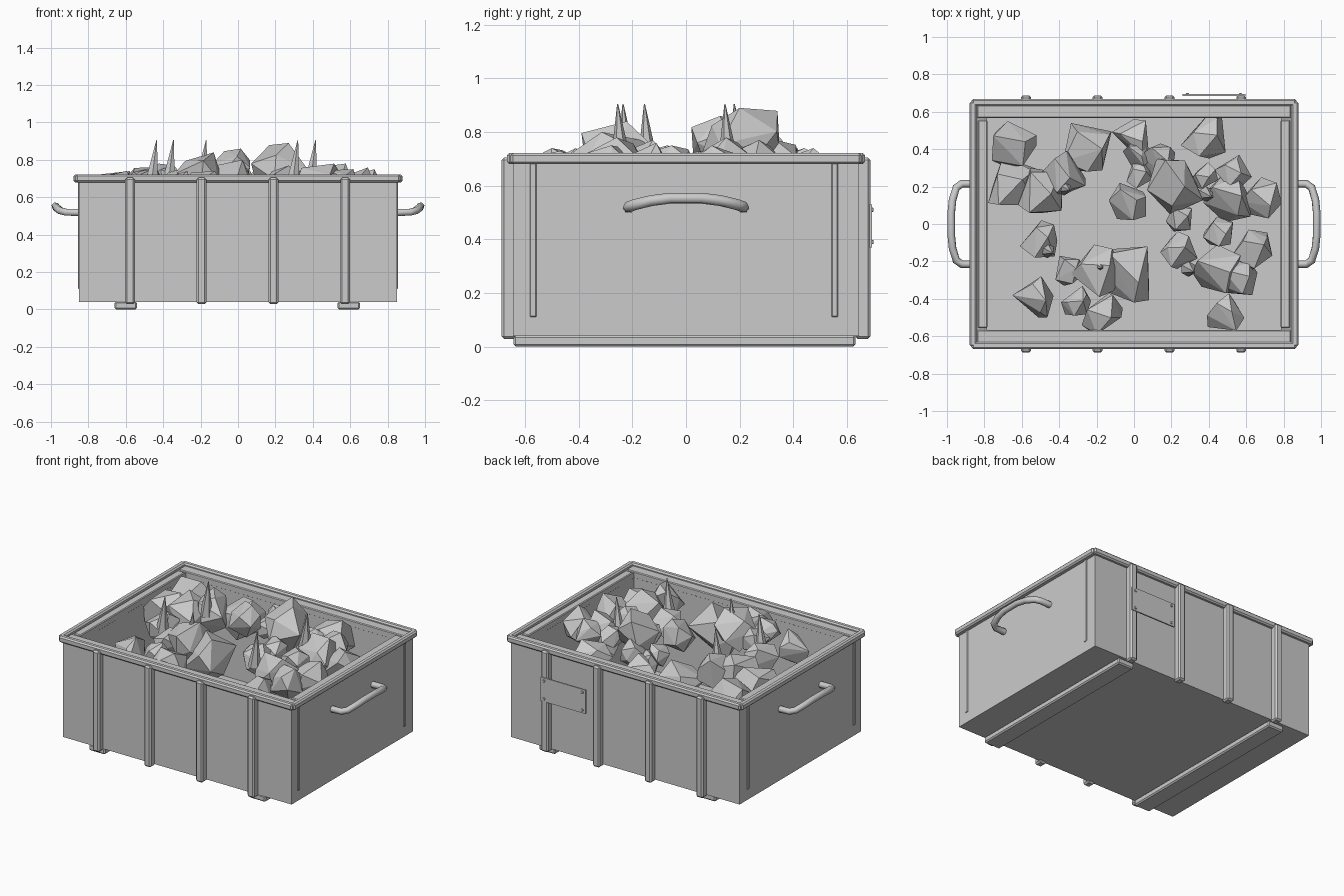
import bpy, bmesh, math, random
from mathutils import Vector

random.seed(5)
if "Cube" in bpy.data.objects:
    bpy.data.objects.remove(bpy.data.objects["Cube"], do_unlink=True)

grey = bpy.data.materials.new("plain grey")
grey.use_nodes = True
COLOUR = (0.6, 0.6, 0.6, 1)
grey.diffuse_color = COLOUR
grey.node_tree.nodes["Principled BSDF"].inputs["Base Color"].default_value = COLOUR


def make(name, bm):
    """Turn a bmesh into a named grey object."""
    bmesh.ops.recalc_face_normals(bm, faces=bm.faces[:])
    mesh = bpy.data.meshes.new(name)
    bm.to_mesh(mesh)
    bm.free()
    mesh.materials.append(grey)
    ob = bpy.data.objects.new(name, mesh)
    bpy.context.collection.objects.link(ob)
    return ob


def box(name, low, high, bevel=0.0):
    """Box between two corners, with optional chamfered edges."""
    bm = bmesh.new()
    bmesh.ops.create_cube(bm, size=1)
    low, high = Vector(low), Vector(high)
    for v in bm.verts:
        v.co = (low + high) / 2 + v.co * (high - low)
    ob = make(name, bm)
    if bevel:
        mod = ob.modifiers.new("chamfer", "BEVEL")
        mod.width = bevel
        mod.segments = 1


def bars(name, axis, inner, outer, length, z0, z1, bevel=0.0):
    """Mirrored pair of bars on both sides of one axis (0 = x, 1 = y)."""
    for s in (-1, 1):
        near, far = sorted((s * inner, s * outer))
        if axis == 0:
            box(name, (near, -length, z0), (far, length, z1), bevel)
        else:
            box(name, (-length, near, z0), (length, far, z1), bevel)


# Deep open crate with thick walls
W, D = 0.85, 0.645
bars("long_wall", 1, 0.568, D, W, 0.04, 0.7)
bars("end_wall", 0, 0.785, W, 0.6, 0.04, 0.7)
box("crate_floor", (-W + 0.01, -D + 0.01, 0.04), (W - 0.01, D - 0.01, 0.08))

# Rim with stepped corners, and the ledges inside it
bars("long_rim", 1, 0.63, 0.668, 0.868, 0.68, 0.722, 0.009)
bars("end_rim", 0, 0.84, 0.88, 0.655, 0.68, 0.722, 0.009)
bars("long_ledge", 1, 0.567, 0.635, 0.84, 0.66, 0.706, 0.005)
bars("end_ledge", 0, 0.783, 0.835, 0.555, 0.66, 0.706, 0.005)

# Vertical ribs on front and back
for x in (-0.578, -0.195, 0.19, 0.573):
    for s in (-1, 1):
        ys = sorted((s * 0.63, s * 0.688))
        box("wall_rib", (x - 0.026, ys[0], 0.028), (x + 0.026, ys[1], 0.705), 0.01)

# Thin strips on the end walls
for sx in (-1, 1):
    for y in (-0.57, 0.555):
        xs = sorted((sx * 0.84, sx * 0.855))
        box("end_strip", (xs[0], y - 0.012, 0.11), (xs[1], y + 0.012, 0.685), 0.003)

# Skids below the crate
for x in (-0.6, 0.592):
    box("skid", (x - 0.06, -0.643, 0), (x + 0.06, 0.632, 0.042), 0.008)

# Bent tube handles on both ends
for side, s in (("right", -1), ("left", 1)):
    curve = bpy.data.curves.new("handle_path", "CURVE")
    curve.dimensions = "3D"
    curve.bevel_depth = 0.021
    curve.bevel_resolution = 1
    curve.use_fill_caps = True
    half = [(0.84, 0.215, 0.518), (0.92, 0.215, 0.52), (0.95, 0.195, 0.528),
            (0.97, 0.13, 0.544), (0.977, 0.06, 0.553)]
    path = half + [(x, -y, z) for x, y, z in reversed(half)]
    spline = curve.splines.new("POLY")
    spline.points.add(len(path) - 1)
    for point, (x, y, z) in zip(spline.points, path):
        point.co = (s * x, y, z, 1)
    curve.materials.append(grey)
    handle = bpy.data.objects.new(f"handle_{side}", curve)
    bpy.context.collection.objects.link(handle)

# Riveted plate on the back
PX, PZ = (0.26, 0.595), (0.37, 0.53)
box("back_plate", (PX[0], 0.685, PZ[0]), (PX[1], 0.694, PZ[1]))
for x in (PX[0] + 0.025, PX[1] - 0.025):
    for z in (PZ[0] + 0.02, PZ[1] - 0.02):
        box("plate_rivet", (x - 0.008, 0.69, z - 0.008),
            (x + 0.008, 0.7, z + 0.008), 0.003)


def rock(x, y, r, top):
    """Angular lump: convex hull of a few random directions fitted to its size."""
    bm = bmesh.new()
    count = 11
    for i in range(count):
        h = 1 - 2 * (i + 0.5) / count
        a = i * 2.4 + random.uniform(-0.6, 0.6)
        ring = math.sqrt(1 - h * h)
        d = Vector((ring * math.cos(a), ring * math.sin(a), h))
        bm.verts.new(d * random.uniform(0.85, 1.2))
    hull = bmesh.ops.convex_hull(bm, input=bm.verts[:])
    loose = [g for g in hull["geom_interior"] if isinstance(g, bmesh.types.BMVert)]
    bmesh.ops.delete(bm, geom=loose, context="VERTS")
    # Centre the lump on its spot and hang it from its top height
    low = Vector([min(v.co[k] for v in bm.verts) for k in range(3)])
    high = Vector([max(v.co[k] for v in bm.verts) for k in range(3)])
    middle, size = (low + high) / 2, (high - low) / 2
    for v in bm.verts:
        v.co -= middle
        v.co = (x + r * v.co.x / size.x, y + r * v.co.y / size.y,
                top + r * (v.co.z / size.z - 1))
    make("rock", bm)


# Load of rocks: x, y, radius, top height
for lump in (
        (-.64, .43, .12, .74), (-.65, .23, .13, .74), (-.5, .18, .12, .76),
        (-.38, .27, .12, .78), (-.25, .41, .13, .74), (-.02, .46, .1, .74),
        (.02, .37, .08, .74), (-.035, .12, .1, .86), (.03, .26, .07, .74),
        (.13, .34, .09, .77), (.22, .2, .15, .89), (.37, .47, .12, .74),
        (.38, .26, .07, .76), (.5, .14, .13, .78), (.68, .14, .11, .75),
        (.53, .27, .1, .77), (.24, .03, .07, .73), (-.51, -.08, .1, .75),
        (-.54, -.39, .11, .72), (-.34, -.25, .08, .75), (-.2, -.25, .14, .84),
        (-.07, -.27, .15, .8), (-.17, -.48, .11, .74), (-.31, -.41, .08, .74),
        (.24, -.14, .1, .77), (.45, -.04, .08, .75), (.44, -.24, .13, .78),
        (.63, -.14, .11, .76), (.56, -.28, .1, .75), (.49, -.47, .1, .73)):
    rock(*lump)

# Thin pointed shards sticking out of the load
for x, y in ((-.345, .18), (-.17, -.235), (-.435, -.155), (.32, -.255), (.415, .145)):
    bm = bmesh.new()
    bmesh.ops.create_cone(bm, cap_ends=True, segments=6, radius1=0.042,
                          radius2=0.002, depth=0.24)
    for v in bm.verts:
        lean = (0.12 - v.co.z) * 0.12
        v.co += Vector((x - lean, y + lean / 2, 0.785))
    make("shard", bm)
